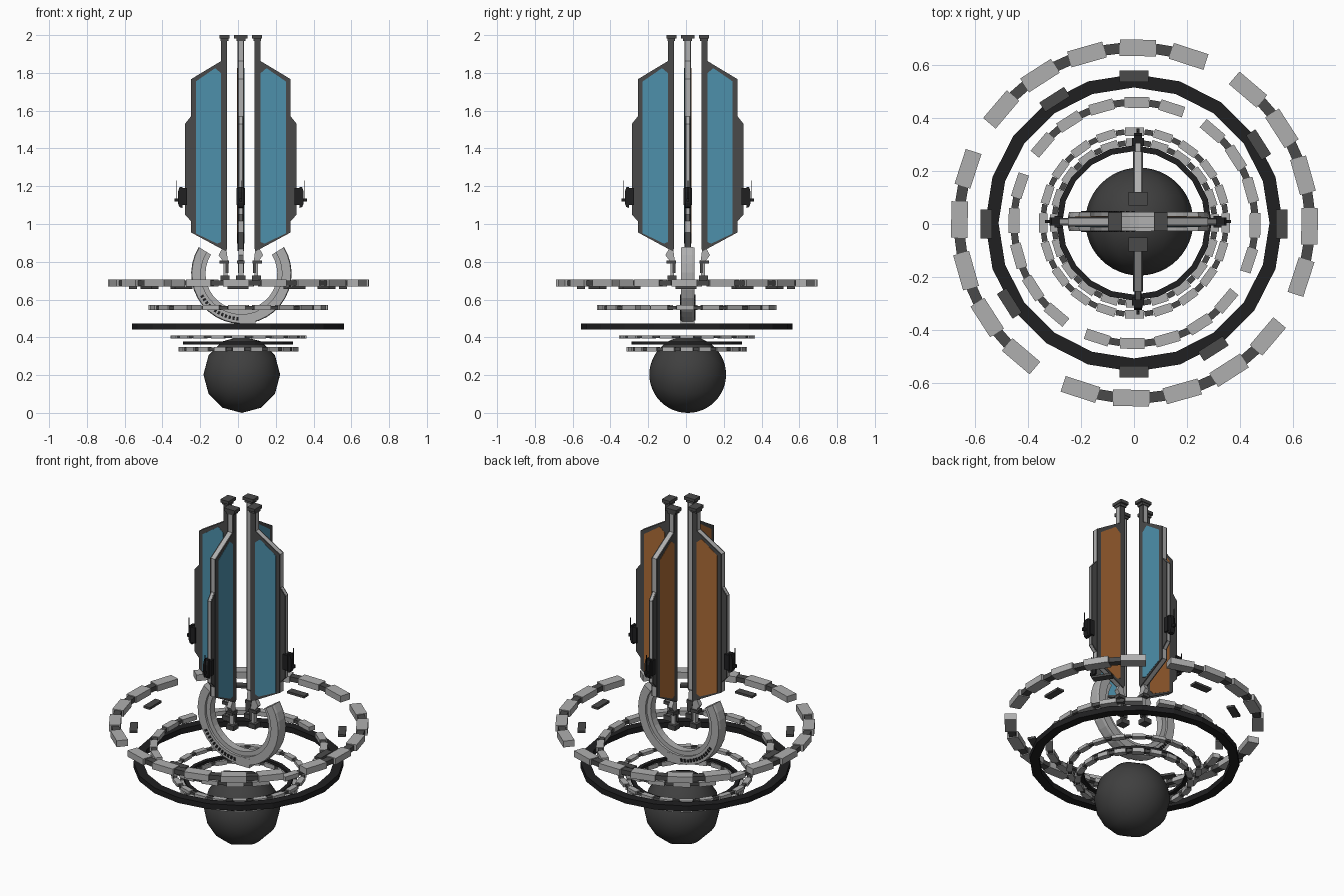
import bpy, bmesh, math
from mathutils import Matrix, Vector

if "Cube" in bpy.data.objects:
    bpy.data.objects.remove(bpy.data.objects["Cube"])

def material(name, c):
    m = bpy.data.materials.new(name)
    m.diffuse_color = (*c, 1)
    m.use_nodes = True
    m.node_tree.nodes["Principled BSDF"].inputs["Base Color"].default_value = m.diffuse_color
    return m

GREY = material("light_grey", (0.43, 0.43, 0.43))
DARK = material("dark_grey", (0.068, 0.068, 0.068))
BLACK = material("black", (0.014, 0.014, 0.015))
BALL = material("charcoal", (0.05, 0.05, 0.05))
BLUE = material("blue", (0.075, 0.28, 0.41))
ORANGE = material("orange", (0.42, 0.15, 0.037))

CENTRE = Matrix.Translation((0.015, 0.009, 0))
I = Matrix.Identity(4)

def rot(deg, axis='Z'):
    return Matrix.Rotation(math.radians(deg), 4, axis)

def finish(name, bm, mat, m=I):
    bm.transform(m)
    bmesh.ops.recalc_face_normals(bm, faces=bm.faces)
    me = bpy.data.meshes.new(name)
    bm.to_mesh(me)
    bm.free()
    me.materials.append(mat)
    ob = bpy.data.objects.new(name, me)
    bpy.context.collection.objects.link(ob)
    return ob

def add_box(bm, lo, hi, m=I):
    lo, hi = Vector(lo), Vector(hi)
    s = hi - lo
    bmesh.ops.create_cube(bm, size=1, matrix=m @ Matrix.Translation((lo + hi) / 2)
                          @ Matrix.Diagonal((s.x, s.y, s.z, 1)))

def add_prism(bm, pts, y0, y1):
    """Extrude an (r, z) outline from y0 to y1."""
    a = [bm.verts.new((r, y0, z)) for r, z in pts]
    b = [bm.verts.new((r, y1, z)) for r, z in pts]
    bm.faces.new(a)
    bm.faces.new(b)
    n = len(pts)
    for i in range(n):
        j = (i + 1) % n
        bm.faces.new((a[i], a[j], b[j], b[i]))

def add_sweep(bm, prof, n, a0=0, a1=360):
    """Sweep a closed (r, z) section around z; caps the ends of a partial arc."""
    full = a1 - a0 >= 360
    rows = []
    for i in range(n if full else n + 1):
        t = math.radians(a0 + (a1 - a0) * i / n)
        rows.append([bm.verts.new((r * math.cos(t), r * math.sin(t), z)) for r, z in prof])
    k = len(prof)
    for i in range(n):
        p, q = rows[i], rows[(i + 1) % len(rows)]
        for j in range(k):
            bm.faces.new((p[j], p[(j + 1) % k], q[(j + 1) % k], q[j]))
    if not full:
        bm.faces.new(rows[0])
        bm.faces.new(rows[-1])

def rect(r0, r1, z0, z1):
    return [(r0, z0), (r1, z0), (r1, z1), (r0, z1)]

# Base ball: twelve sides seen from the front
bm = bmesh.new()
bmesh.ops.create_uvsphere(bm, u_segments=12, v_segments=24, radius=0.203)
for f in bm.faces:
    f.smooth = True
finish("base_ball", bm, BALL, Matrix.Translation((0.02, 0.009, 0.203)) @ rot(90, 'X'))

# Segmented rings: light blocks joined by dark links
def segmented_ring(name, r0, r1, z0, z1, length, angles, links):
    bm = bmesh.new()
    for a in angles:
        add_box(bm, (r0, -length / 2, z0), (r1, length / 2, z1), rot(a))
    finish(name + "_blocks", bm, GREY, Matrix.Translation((0.002, 0.004, 0)))
    bm = bmesh.new()
    d, e, w = (r1 - r0) * 0.18, (z1 - z0) * 0.12, r0 * 0.05
    for a in links:
        add_box(bm, (r0 + d, -w, z0 + e), (r1 - d, w, z1 - e), rot(a))
    finish(name + "_links", bm, DARK, Matrix.Translation((0.002, 0.004, 0)))

arcs = [72 + 16.9 * i + 90 * q for q in range(4) for i in range(5)]
arc_links = [80.4 + 16.9 * i + 90 * q for q in range(4) for i in range(4)]
segmented_ring("outer_ring", 0.628, 0.69, 0.669, 0.706, 0.137, arcs, arc_links)
segmented_ring("middle_ring", 0.433, 0.474, 0.544, 0.57, 0.093, arcs, arc_links)
even = [18 * i for i in range(20)]
even_links = [a + 9 for a in even]
segmented_ring("inner_ring", 0.328, 0.36, 0.393, 0.411, 0.072, even, even_links)
segmented_ring("lowest_ring", 0.285, 0.318, 0.324, 0.349, 0.064, even, even_links)

# Dark plates hovering inside the outer ring
bm = bmesh.new()
for q in range(4):
    for a in (0, 32.5):
        add_box(bm, (0.535, -0.055, 0.655), (0.577, 0.055, 0.668), rot(a + 90 * q))
finish("hover_plates", bm, DARK)

# Plain black rings
for name, p in (("large_black_ring", rect(0.51, 0.56, 0.442, 0.474)),
                ("small_black_ring", rect(0.27, 0.292, 0.363, 0.378))):
    bm = bmesh.new()
    add_sweep(bm, p, 20)
    finish(name, bm, BLACK, Matrix.Translation((0, 0.004, 0)))

# Upright open hoop under the fins, with a stepped section
HOOP = Matrix.Translation((0.018, 0.009, 0.737)) @ rot(90, 'X')
bm = bmesh.new()
add_sweep(bm, [(0.19, -0.022), (0.215, -0.022), (0.215, -0.036), (0.262, -0.036), (0.266, -0.022),
               (0.266, 0.022), (0.262, 0.036), (0.215, 0.036), (0.215, 0.022), (0.19, 0.022)],
          24, 148, 392)
add_box(bm, (-0.01, -0.268, -0.037), (0.075, -0.215, 0.037))
finish("hoop", bm, GREY, HOOP)
bm = bmesh.new()
for i in range(12):
    for s in (-1, 1):
        add_box(bm, (0.23, -0.006, s * 0.037 - 0.003), (0.248, 0.006, s * 0.037 + 0.003),
                rot(210 + 5 * i))
finish("hoop_teeth", bm, BLACK, HOOP)

# Four fins: light core, dark frames, coloured panels
outline = [(0.072, 0.87), (0.08, 0.856), (0.263, 0.955), (0.263, 1.767), (0.104, 1.863),
           (0.104, 1.98), (0.072, 1.98)]
step = [(0.255, 1.02), (0.263, 1.015), (0.295, 1.05), (0.295, 1.53), (0.263, 1.57), (0.255, 1.57)]
glass = [(0.104, 0.905), (0.125, 0.896), (0.238, 0.95), (0.238, 1.755), (0.136, 1.825), (0.104, 1.798)]

for k, side in enumerate(("right", "back", "left", "front")):
    M = CENTRE @ rot(90 * k)
    bm = bmesh.new()
    add_prism(bm, outline, -0.011, 0.011)
    add_prism(bm, [(r + 0.001, z) for r, z in step], -0.007, 0.007)
    finish(side + "_fin_core", bm, GREY, M)

    bm = bmesh.new()
    for s in (-1, 1):
        add_prism(bm, outline, s * 0.011, s * 0.018)
        add_prism(bm, step, s * 0.007, s * 0.014)
    # mast cap with a collar below it
    add_box(bm, (0.06, -0.035, 1.982), (0.112, 0.035, 2.0))
    add_box(bm, (0.066, -0.024, 1.968), (0.108, 0.024, 1.982))
    finish(side + "_fin_frame", bm, DARK, M)

    s_blue = -1 if k < 2 else 1
    for s, mat, word in ((s_blue, BLUE, "blue"), (-s_blue, ORANGE, "orange")):
        bm = bmesh.new()
        add_prism(bm, glass, s * 0.0175, s * 0.0195)
        finish(f"{side}_{word}_panel", bm, mat, M)

    # Sensor pod on the outer edge with a thin aerial
    bm = bmesh.new()
    add_box(bm, (0.285, -0.022, 1.1), (0.315, 0.022, 1.19))
    add_prism(bm, [(0.31, 1.085), (0.325, 1.09), (0.333, 1.11), (0.333, 1.17),
                   (0.325, 1.195), (0.31, 1.195)], -0.015, 0.015)
    add_box(bm, (0.33, -0.006, 1.118), (0.35, 0.006, 1.135))
    add_box(bm, (0.337, 0.0, 1.12), (0.341, 0.004, 1.23))
    finish(side + "_sensor_pod", bm, BLACK, M)

    # Leg below the fin
    bm = bmesh.new()
    add_prism(bm, [(0.072, 0.725), (0.092, 0.725), (0.092, 0.8), (0.118, 0.835),
                   (0.1, 0.868), (0.076, 0.862), (0.068, 0.8)], -0.013, 0.013)
    finish(side + "_leg", bm, GREY, M)
    bm = bmesh.new()
    add_box(bm, (0.062, -0.02, 0.79), (0.112, 0.02, 0.808))
    add_box(bm, (0.06, -0.025, 0.7), (0.108, 0.025, 0.728))
    add_box(bm, (0.064, -0.016, 0.74), (0.08, 0.016, 0.79))
    finish(side + "_leg_joints", bm, DARK, M)
